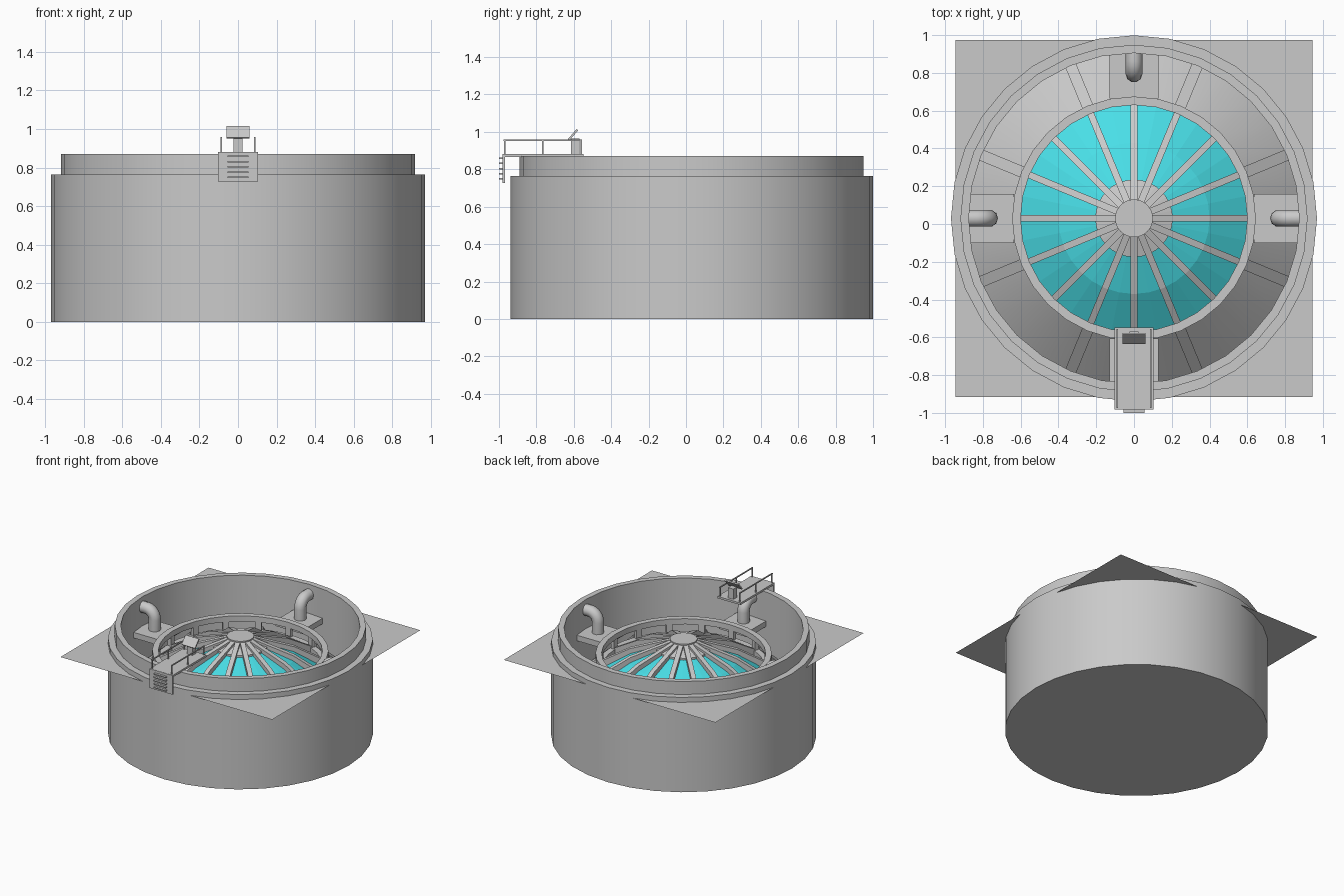
import bpy, bmesh, math
from mathutils import Matrix, Vector

if "Cube" in bpy.data.objects:
    bpy.data.objects.remove(bpy.data.objects["Cube"], do_unlink=True)

CENTRE = Vector((0, 0.03, 0))
SIDES = 32
QUARTERS = [i * math.pi / 2 for i in range(4)]
SIXTEENTHS = [i * math.pi / 8 for i in range(16)]


def material(name, color):
    m = bpy.data.materials.new(name)
    m.use_nodes = True
    m.diffuse_color = color
    m.node_tree.nodes["Principled BSDF"].inputs["Base Color"].default_value = color
    return m


GREY = material("grey", (0.59, 0.59, 0.59, 1))
CYAN = material("cyan", (0.07, 0.77, 0.84, 1))


def finish(name, bm, mat=GREY, smooth=False, offset=CENTRE):
    bmesh.ops.recalc_face_normals(bm, faces=bm.faces)
    mesh = bpy.data.meshes.new(name)
    bm.to_mesh(mesh)
    bm.free()
    mesh.materials.append(mat)
    ob = bpy.data.objects.new(name, mesh)
    ob.location = offset
    bpy.context.collection.objects.link(ob)
    if smooth:
        bpy.ops.object.select_all(action="DESELECT")
        ob.select_set(True)
        bpy.context.view_layer.objects.active = ob
        bpy.ops.object.shade_smooth_by_angle(angle=math.radians(30))
    return ob


def lathe(name, profile, mat=GREY, closed=False, smooth=True):
    """Spin a (radius, height) profile about the upright axis."""
    bm = bmesh.new()
    verts = [bm.verts.new((r, 0, z)) for r, z in profile]
    pairs = list(zip(verts, verts[1:]))
    if closed:
        pairs.append((verts[-1], verts[0]))
    edges = [bm.edges.new(p) for p in pairs]
    bmesh.ops.spin(bm, geom=verts + edges, cent=(0, 0, 0), axis=(0, 0, 1),
                   angle=math.tau, steps=SIDES, use_merge=True)
    bmesh.ops.remove_doubles(bm, verts=bm.verts, dist=1e-5)
    return finish(name, bm, mat, smooth)


def radial_plates(name, outline, width, angles):
    """Extrude a (radius, height) outline sideways and repeat it round the axis."""
    bm = bmesh.new()
    for a in angles:
        turn = Matrix.Rotation(a, 3, "Z")
        face = bm.faces.new([bm.verts.new(turn @ Vector((r, -width / 2, z))) for r, z in outline])
        ext = bmesh.ops.extrude_face_region(bm, geom=[face])["geom"]
        moved = [v for v in ext if isinstance(v, bmesh.types.BMVert)]
        bmesh.ops.translate(bm, verts=moved, vec=turn @ Vector((0, width, 0)))
    return finish(name, bm)


def boxes(name, specs):
    """Boxes given by (low corner, high corner) in world space."""
    bm = bmesh.new()
    for lo, hi in specs:
        lo, hi = Vector(lo), Vector(hi)
        mat = Matrix.Translation((lo + hi) / 2) @ Matrix.Diagonal((*(hi - lo), 1))
        bmesh.ops.create_cube(bm, size=1, matrix=mat)
    return finish(name, bm, offset=Vector())


# Drum with stepped rim, inner wall and sloping skirt
lathe("drum", [(0, 0), (0.969, 0), (0.969, 0.765), (0.919, 0.765), (0.919, 0.87),
               (0.875, 0.87), (0.875, 0.35), (0.645, 0.55), (0.6, 0.55), (0.6, 0.48)])

# Thin square ground sheet with a round opening for the drum
bm = bmesh.new()
loops = []
for i in range(SIDES):
    a = math.tau * i / SIDES
    ray = Vector((math.cos(a), math.sin(a), 0))
    to_edge = 0.945 / max(abs(ray.x), abs(ray.y))
    loops.append((bm.verts.new(ray * 0.9), bm.verts.new(ray * to_edge)))
for (a, b), (d, c) in zip(loops, loops[1:] + loops[:1]):
    bm.faces.new((a, b, c, d))
finish("ground_sheet", bm, offset=CENTRE + Vector((0, 0, 0.725)))

# Domed glass roof, its solid crown and the lantern
lathe("glass_roof", [(0.19, 0.715), (0.4, 0.635), (0.61, 0.5)], CYAN, smooth=False)
lathe("crown", [(0.205, 0.705), (0.205, 0.725), (0.09, 0.76), (0.09, 0.74)], smooth=False)
lathe("lantern_glass", [(0.095, 0.745), (0.095, 0.782)], CYAN)
lathe("lantern_cap", [(0, 0.79), (0.1, 0.79), (0.1, 0.78), (0, 0.78)])

# Ring beam, roof ribs, posts and skirt ribs
lathe("ring_beam", [(0.6, 0.625), (0.645, 0.625), (0.645, 0.67), (0.6, 0.67)], closed=True)
radial_plates("roof_ribs", [(0.09, 0.78), (0.4, 0.675), (0.62, 0.55), (0.62, 0.49),
                            (0.4, 0.62), (0.09, 0.73)], 0.036, SIXTEENTHS)
radial_plates("ring_posts", [(0.605, 0.49), (0.635, 0.49), (0.635, 0.64), (0.605, 0.64)],
              0.045, SIXTEENTHS)
radial_plates("skirt_ribs", [(0.64, 0.575), (0.875, 0.37), (0.875, 0.34), (0.64, 0.54)], 0.06,
              [a for i, a in enumerate(SIXTEENTHS) if i % 4 in (1, 3)])

# Pipe pads
radial_plates("pipe_pads", [(0.635, 0.59), (0.885, 0.59), (0.885, 0.635), (0.635, 0.635)],
              0.26, QUARTERS)

# Elbow pipes, rising from each pad and bending out to the wall
bend = 0.07
path = [(0.765, 0.62)]
for i in range(7):
    t = i / 6 * math.pi / 2
    path.append((0.765 + bend * (1 - math.cos(t)), 0.72 + bend * math.sin(t)))
path.append((0.88, 0.72 + bend))
for a in QUARTERS:
    curve = bpy.data.curves.new("pipe_path", "CURVE")
    curve.dimensions = "3D"
    curve.bevel_depth = 0.045
    curve.bevel_resolution = 3
    curve.use_fill_caps = True
    spline = curve.splines.new("POLY")
    spline.points.add(len(path) - 1)
    for p, (r, z) in zip(spline.points, path):
        p.co = (r * math.cos(a), r * math.sin(a), z, 1)
    spline.use_smooth = True
    curve.materials.append(GREY)
    pipe = bpy.data.objects.new("elbow_pipe", curve)
    pipe.location = CENTRE
    bpy.context.collection.objects.link(pipe)

# Viewing platform with front ladder
boxes("platform", [((-0.103, -0.98, 0.866), (0.103, -0.548, 0.882))])
boxes("ladder_panel", [((-0.103, -0.982, 0.727), (0.103, -0.968, 0.88))])
boxes("ladder_rungs", [((-0.055, -1.0, z - 0.004), (0.055, -0.98, z + 0.004))
                       for z in [0.75 + 0.027 * i for i in range(5)]])

# Railings on both sides
rails = []
for x in (-0.088, 0.088):
    rails.append(((x - 0.004, -0.975, 0.95), (x + 0.004, -0.555, 0.958)))
    rails += [((x - 0.004, y - 0.004, 0.88), (x + 0.004, y + 0.004, 0.955))
              for y in (-0.97, -0.765, -0.56)]
boxes("railings", rails)

# Control desk: pedestal and tilted wedge panel
boxes("desk_pedestal", [((-0.024, -0.615, 0.88), (0.024, -0.57, 0.965))])
radial_plates("desk_panel", [(0.665, 0.957), (0.615, 1.015), (0.607, 1.008), (0.657, 0.95)],
              0.12, [-math.pi / 2])
